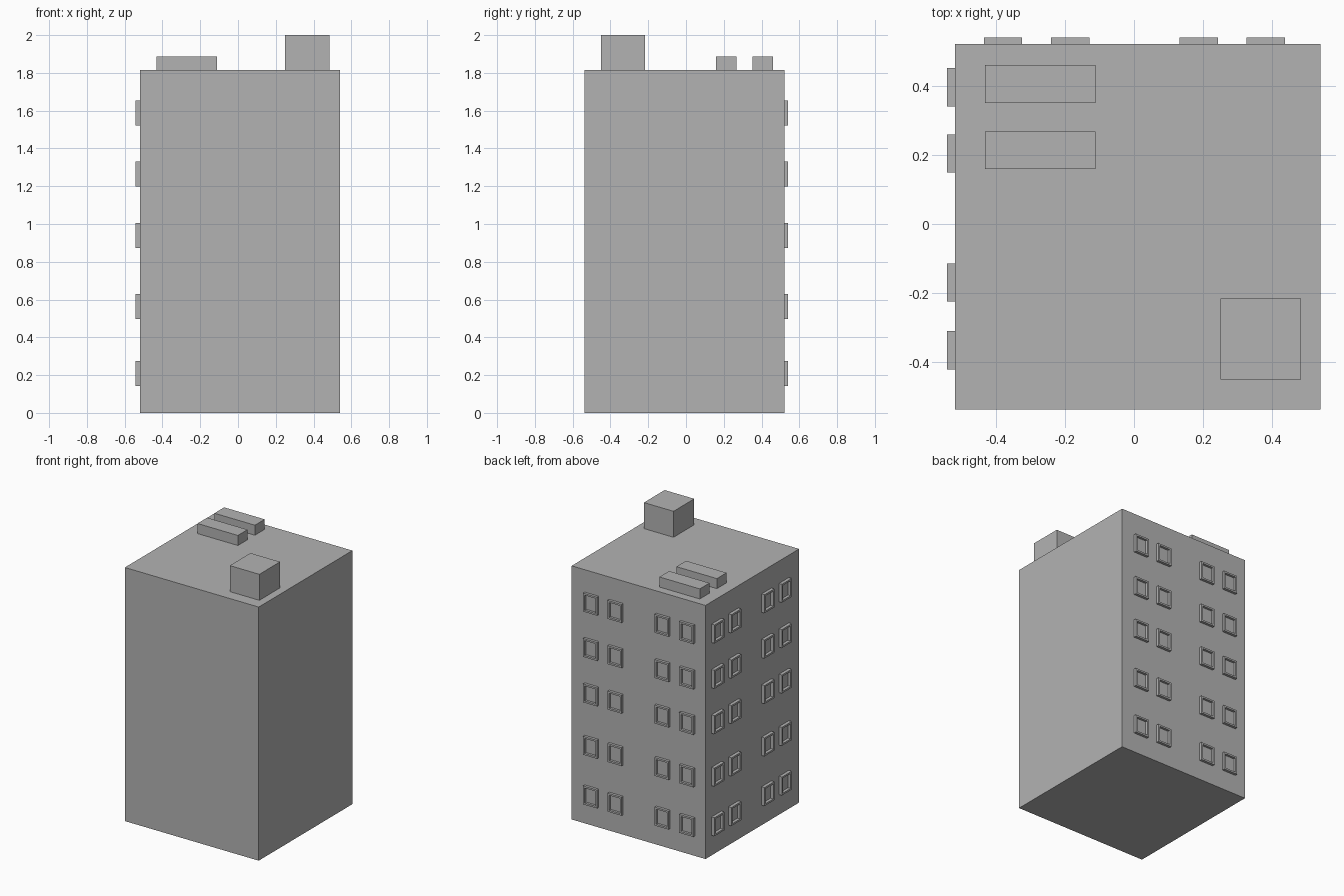
import bpy, bmesh
from mathutils import Vector

if "Cube" in bpy.data.objects:
    bpy.data.objects.remove(bpy.data.objects["Cube"], do_unlink=True)

# Single plain material
concrete = bpy.data.materials.new("concrete grey")
concrete.use_nodes = True
grey = (0.45, 0.45, 0.45, 1)
concrete.diffuse_color = grey
concrete.node_tree.nodes["Principled BSDF"].inputs["Base Color"].default_value = grey


def add_box(bm, low, high):
    verts = bmesh.ops.create_cube(bm, size=1)["verts"]
    low, high = Vector(low), Vector(high)
    for v in verts:
        v.co = (low + high) / 2 + v.co * (high - low)
    return list({f for v in verts for f in v.link_faces})


def finish(bm, name):
    mesh = bpy.data.meshes.new(name)
    bm.to_mesh(mesh)
    bm.free()
    mesh.materials.append(concrete)
    obj = bpy.data.objects.new(name, mesh)
    bpy.context.collection.objects.link(obj)


def box(name, low, high):
    bm = bmesh.new()
    add_box(bm, low, high)
    finish(bm, name)


def window(bm, low, high, outward, recess):
    """Raised frame with a sunken pane on the outward side."""
    faces = add_box(bm, low, high)
    bm.normal_update()
    outward = Vector(outward)
    front = max(faces, key=lambda f: f.normal.dot(outward))
    bmesh.ops.inset_region(bm, faces=[front], thickness=BORDER)
    # A zero-width second inset makes the walls of the recess
    bmesh.ops.inset_region(bm, faces=[front], thickness=0)
    bmesh.ops.translate(bm, verts=front.verts, vec=-outward * recess)


BORDER = 0.018
WALL_X, WALL_Y = -0.519, 0.521
ROOF = 1.814
PROUD = 0.021
EMBED = 0.008

# Building block and roof structures
box("building_block", (WALL_X, -0.537, 0), (0.54, WALL_Y, ROOF))
box("stair_house", (0.25, -0.45, ROOF), (0.484, -0.216, 2))
box("rear_roof_unit", (-0.432, 0.351, ROOF), (-0.112, 0.461, 1.886))
box("front_roof_unit", (-0.432, 0.159, ROOF), (-0.112, 0.268, 1.886))

# Windows, five floors on the back and right walls
floors = [0.143, 0.498, 0.873, 1.198, 1.522]
back_columns = [-0.435, -0.24, 0.132, 0.326]
side_columns = [-0.421, -0.225, 0.149, 0.341]
WIDTH, HEIGHT = 0.111, 0.132

back = bmesh.new()
side = bmesh.new()
for z in floors:
    for x in back_columns:
        window(back, (x, WALL_Y - EMBED, z),
               (x + WIDTH, WALL_Y + PROUD - 0.002, z + HEIGHT), (0, 1, 0), PROUD - 0.004)
    for y in side_columns:
        window(side, (WALL_X - PROUD - 0.002, y, z),
               (WALL_X + EMBED, y + WIDTH, z + HEIGHT), (-1, 0, 0), PROUD)
finish(back, "back_windows")
finish(side, "right_windows")
